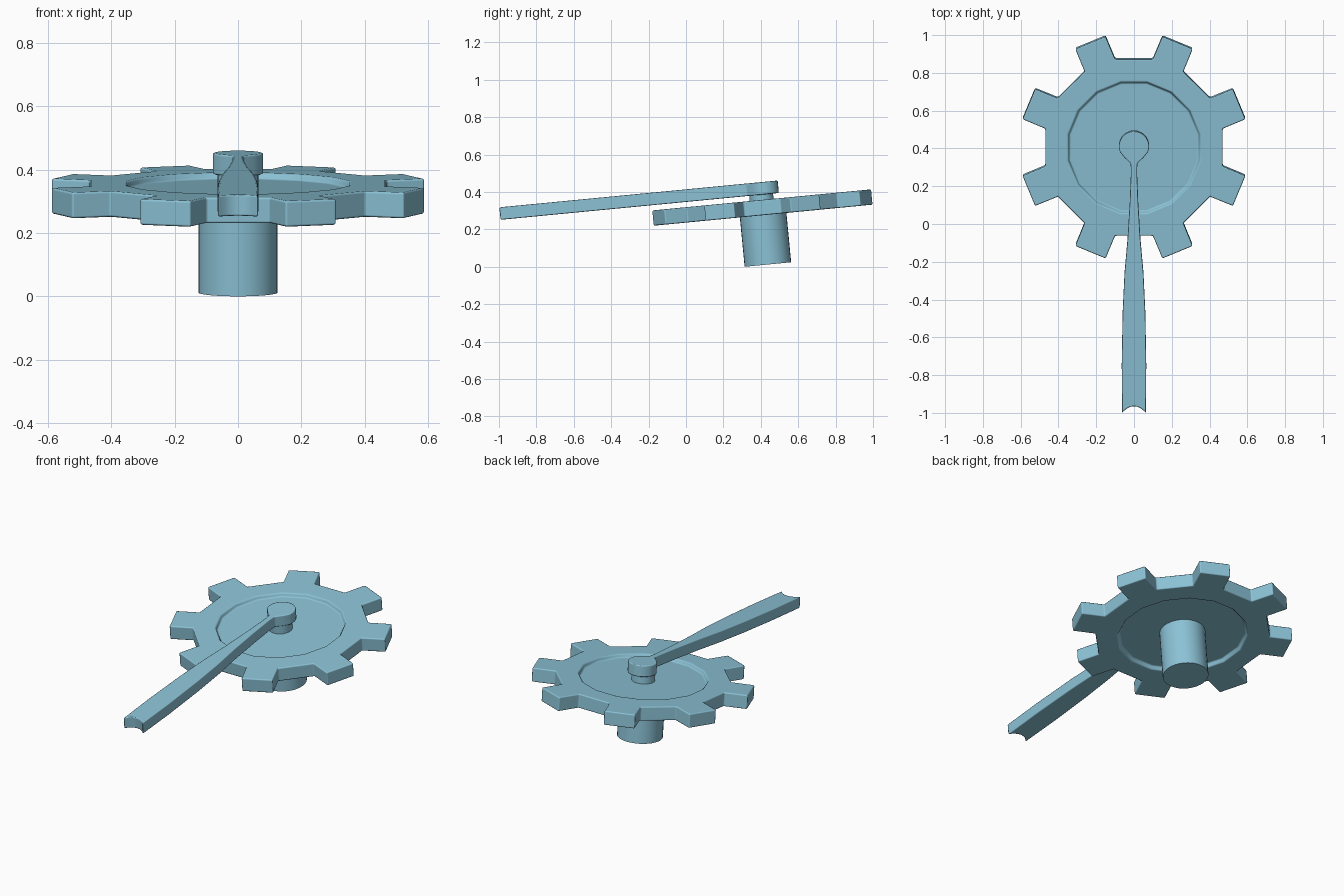
import bpy, bmesh
from math import radians, sin, cos, pi
from mathutils import Matrix

cube = bpy.data.objects.get("Cube")
if cube:
    bpy.data.objects.remove(cube, do_unlink=True)

# One blue paint for every part
blue = bpy.data.materials.new("light_blue")
blue.use_nodes = True
colour = (0.26, 0.54, 0.67, 1)
blue.diffuse_color = colour
blue.node_tree.nodes["Principled BSDF"].inputs["Base Color"].default_value = colour

# The whole mechanism leans back around the wheel centre
LEAN = Matrix.Translation((0, 0.4085, 0.3165)) @ Matrix.Rotation(radians(5.5), 4, 'X')


def add_part(name, bm):
    bmesh.ops.recalc_face_normals(bm, faces=bm.faces)
    mesh = bpy.data.meshes.new(name)
    bm.to_mesh(mesh)
    bm.free()
    mesh.materials.append(blue)
    obj = bpy.data.objects.new(name, mesh)
    bpy.context.collection.objects.link(obj)
    obj.matrix_world = LEAN
    return obj


def round_edges(obj, width):
    for p in obj.data.polygons:
        p.use_smooth = True
    bevel = obj.modifiers.new("rounded_edges", 'BEVEL')
    bevel.width = width
    bevel.segments = 2
    bevel.limit_method = 'ANGLE'
    bevel.angle_limit = radians(35)
    bevel.harden_normals = True


def cylinder(name, radius, bottom, top):
    bm = bmesh.new()
    bmesh.ops.create_cone(bm, cap_ends=True, segments=32, radius1=radius, radius2=radius,
                          depth=top - bottom,
                          matrix=Matrix.Translation((0, 0, (top + bottom) / 2)))
    obj = add_part(name, bm)
    bpy.ops.object.select_all(action='DESELECT')
    obj.select_set(True)
    bpy.context.view_layer.objects.active = obj
    bpy.ops.object.shade_smooth_by_angle(angle=radians(35))
    return obj


# Toothed wheel: upper half as rings, mirrored downwards
def build_wheel():
    bm = bmesh.new()
    half, web = 0.041, 0.02

    def ring(radius, offset, z):
        # Pairs of points on either side of each tooth centre
        angles = [radians(22.5 + 45 * k + s * offset) for k in range(8) for s in (-1, 1)]
        return [bm.verts.new((radius * cos(a), radius * sin(a), z)) for a in angles]

    root, root_low = ring(0.48, 10.5, half), ring(0.48, 10.5, 0)
    tip, tip_low = ring(0.609, 8.2, half), ring(0.609, 8.2, 0)
    rim, floor = ring(0.357, 11.25, half), ring(0.347, 11.25, web)
    for i in range(16):
        j = (i + 1) % 16
        bm.faces.new((rim[i], root[i], root[j], rim[j]))
        bm.faces.new((floor[i], rim[i], rim[j], floor[j]))
        if i % 2 == 0:
            bm.faces.new((root[i], tip[i], tip[j], root[j]))
            bm.faces.new((tip[i], tip_low[i], tip_low[j], tip[j]))
            for k in (i, j):
                bm.faces.new((root[k], root_low[k], tip_low[k], tip[k]))
        else:
            bm.faces.new((root[i], root_low[i], root_low[j], root[j]))
    bm.faces.new(floor)
    wheel = add_part("toothed_wheel", bm)
    mirror = wheel.modifiers.new("lower_half", 'MIRROR')
    mirror.use_axis = (False, False, True)
    round_edges(wheel, 0.007)


# Lever: teardrop head, narrow neck, flared handle with a scooped end
def build_lever():
    bm = bmesh.new()
    side = [(0.08 * sin(a), 0.015 + 0.08 * cos(a))
            for a in [pi * 0.62 * k / 8 for k in range(9)]]
    side += [(0.05, -0.045), (0.018, -0.075), (0.016, -0.12), (0.022, -0.28),
             (0.034, -0.48), (0.05, -0.66), (0.06, -0.87), (0.065, -1.15),
             (0.063, -1.402), (0.04, -1.38), (0.02, -1.37), (0, -1.367)]
    outline = side + [(-x, y) for x, y in reversed(side[1:-1])]
    face = bm.faces.new([bm.verts.new((x, y, 0.069)) for x, y in outline])
    up = bmesh.ops.extrude_face_region(bm, geom=[face])
    bmesh.ops.translate(bm, vec=(0, 0, 0.067),
                        verts=[v for v in up["geom"] if isinstance(v, bmesh.types.BMVert)])
    round_edges(add_part("lever", bm), 0.006)


build_wheel()
build_lever()
cylinder("axle_post", 0.125, -0.306, 0)
cylinder("lever_pivot", 0.064, 0, 0.08)
